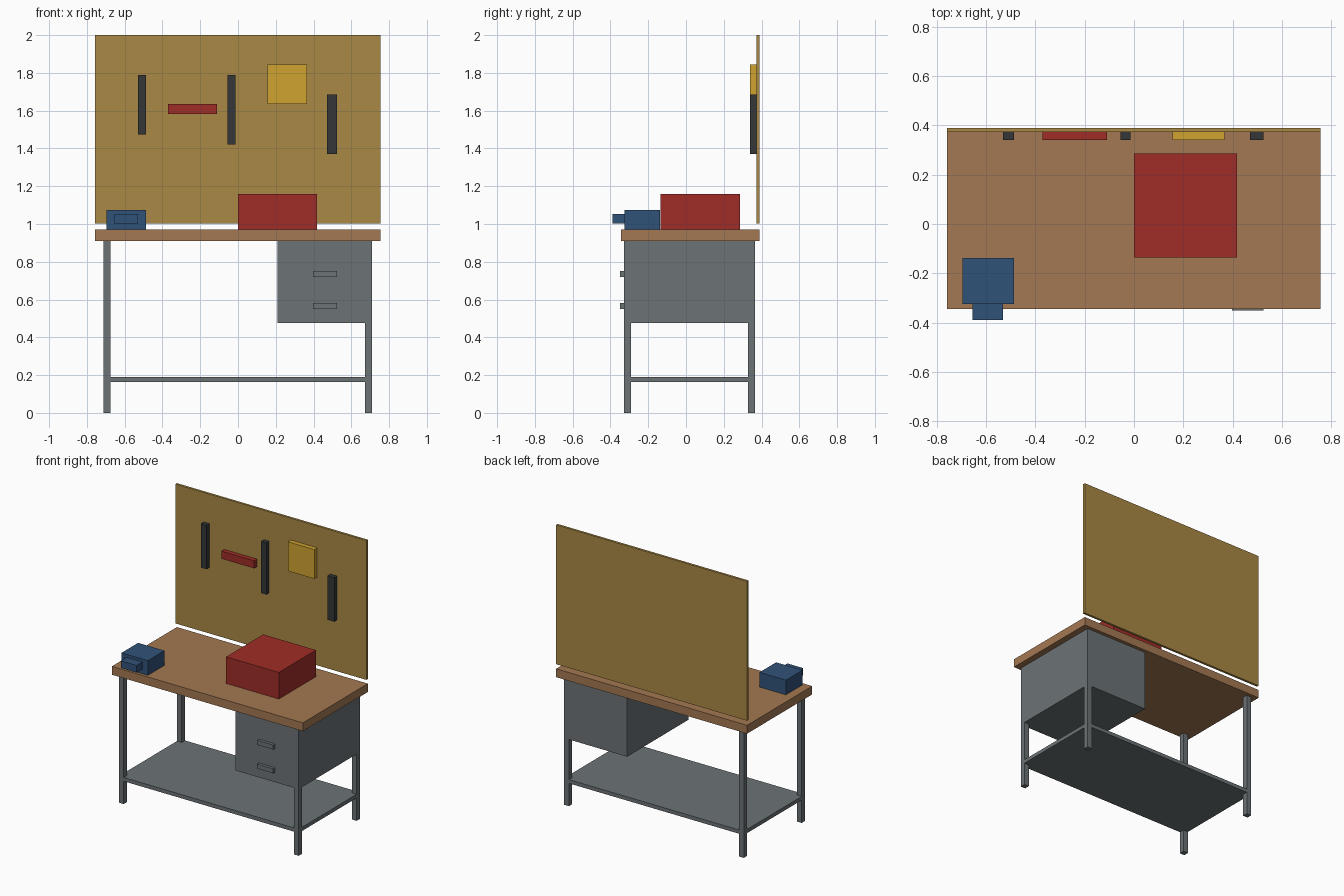
import bpy
import bmesh
from mathutils import Vector

cube = bpy.data.objects.get("Cube")
if cube:
    bpy.data.objects.remove(cube, do_unlink=True)


def material(name, rgb):
    mat = bpy.data.materials.new(name)
    mat.use_nodes = True
    colour = (*rgb, 1.0)
    mat.diffuse_color = colour
    mat.node_tree.nodes["Principled BSDF"].inputs["Base Color"].default_value = colour
    return mat


steel = material("grey steel", (0.15, 0.17, 0.18))
wood = material("brown wood", (0.37, 0.19, 0.085))
board = material("tan board", (0.40, 0.25, 0.06))
red = material("red paint", (0.35, 0.026, 0.02))
blue = material("blue paint", (0.03, 0.085, 0.19))
yellow = material("yellow paint", (0.63, 0.37, 0.03))
dark = material("dark metal", (0.034, 0.037, 0.039))


def box(name, mat, x, y, z):
    """Box spanning the given (low, high) range on each axis."""
    low, high = (Vector(corner) for corner in zip(x, y, z))
    bm = bmesh.new()
    bmesh.ops.create_cube(bm, size=1)
    bmesh.ops.scale(bm, vec=high - low, verts=bm.verts)
    mesh = bpy.data.meshes.new(name)
    bm.to_mesh(mesh)
    bm.free()
    mesh.materials.append(mat)
    obj = bpy.data.objects.new(name, mesh)
    obj.location = (low + high) / 2
    bpy.context.collection.objects.link(obj)
    return obj


frame_x = (-0.713, 0.71)
frame_y = (-0.328, 0.365)
leg = 0.038
top_low, top_high = 0.91, 0.97

# Four square legs, flush with the frame corners
for side, x in (("right", (frame_x[0], frame_x[0] + leg)),
                ("left", (frame_x[1] - leg, frame_x[1]))):
    for end, y in (("front", (frame_y[0], frame_y[0] + leg)),
                   ("back", (frame_y[1] - leg, frame_y[1]))):
        box(f"{end}_{side}_leg", steel, x, y, (0, top_low))

# Lower shelf, worktop and back board
box("lower_shelf", steel, frame_x, frame_y, (0.163, 0.19))
box("worktop", wood, (-0.757, 0.755), (-0.345, 0.39), (top_low, top_high))
box("back_board", board, (-0.757, 0.755), (0.373, 0.39), (1.003, 2.0))

# Drawer cabinet with two handles
box("drawer_cabinet", steel, (0.21, frame_x[1]), frame_y, (0.477, top_low))
for name, z in (("lower", 0.565), ("upper", 0.735)):
    box(f"{name}_drawer_handle", steel, (0.397, 0.524),
        (-0.35, frame_y[0]), (z - 0.016, z + 0.016))

# Vise and toolbox on the worktop
box("vise_body", blue, (-0.695, -0.486), (-0.325, -0.137), (top_high, 1.075))
box("vise_jaw", blue, (-0.655, -0.53), (-0.39, -0.325), (1.003, 1.054))
box("toolbox", red, (0, 0.418), (-0.135, 0.285), (top_high, 1.16))

# Tools hung on the board
tools = (
    ("right_bar", dark, (-0.53, -0.487), (1.475, 1.79)),
    ("red_level", red, (-0.37, -0.11), (1.582, 1.636)),
    ("middle_bar", dark, (-0.055, -0.014), (1.42, 1.79)),
    ("yellow_case", yellow, (0.157, 0.366), (1.635, 1.844)),
    ("left_bar", dark, (0.471, 0.524), (1.37, 1.685)),
)
for name, mat, x, z in tools:
    box(name, mat, x, (0.34, 0.373), z)
